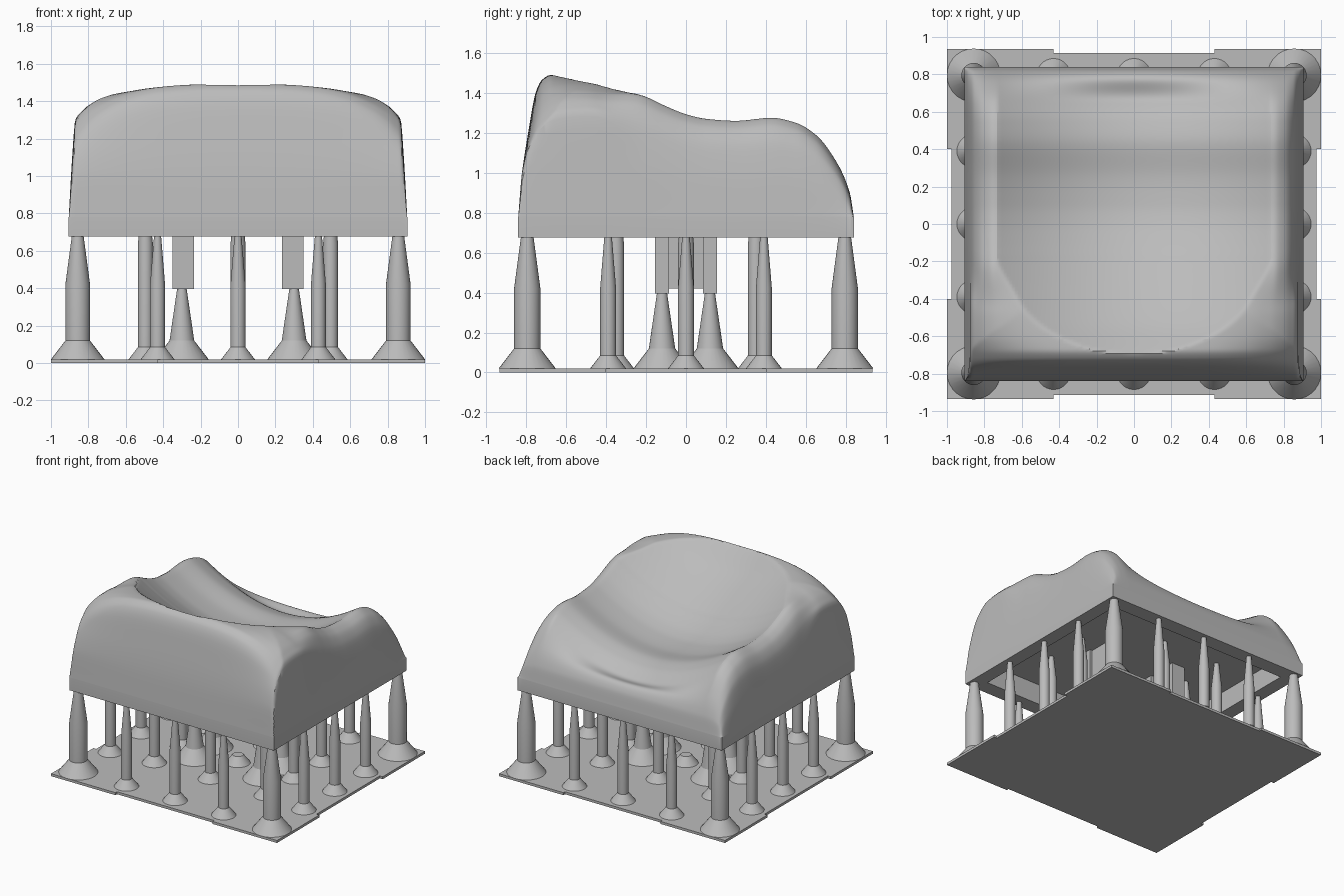
import bpy, bmesh, math

cube = bpy.data.objects.get("Cube")
if cube:
    bpy.data.objects.remove(cube, do_unlink=True)

grey = bpy.data.materials.new("plain grey")
grey.use_nodes = True
grey.diffuse_color = (0.5, 0.5, 0.5, 1)
grey.node_tree.nodes["Principled BSDF"].inputs["Base Color"].default_value = (0.5, 0.5, 0.5, 1)


def finish(bm, name, angle=25):
    bmesh.ops.recalc_face_normals(bm, faces=bm.faces[:])
    mesh = bpy.data.meshes.new(name)
    bm.to_mesh(mesh)
    bm.free()
    mesh.materials.append(grey)
    obj = bpy.data.objects.new(name, mesh)
    bpy.context.collection.objects.link(obj)
    bpy.ops.object.select_all(action="DESELECT")
    obj.select_set(True)
    bpy.context.view_layer.objects.active = obj
    bpy.ops.object.shade_smooth_by_angle(angle=math.radians(angle))


def curve(points):
    """Smooth monotone curve through the given points."""
    n = len(points)
    sec = [(points[i + 1][1] - points[i][1]) / (points[i + 1][0] - points[i][0]) for i in range(n - 1)]
    slope = [sec[0]] + [2 * a * b / (a + b) if a * b > 0 else 0 for a, b in zip(sec, sec[1:])] + [sec[-1]]

    def value(t):
        t = min(max(t, points[0][0]), points[-1][0])
        i = 0
        while i < n - 2 and t > points[i + 1][0]:
            i += 1
        h = points[i + 1][0] - points[i][0]
        s = (t - points[i][0]) / h
        a, b = points[i][1], points[i + 1][1]
        return (a + (b - a) * s * s * (3 - 2 * s)
                + h * s * (1 - s) * (slope[i] * (1 - s) - slope[i + 1] * s))
    return value


def ease(t):
    t = min(max(t, 0), 1)
    return t * t * (3 - 2 * t)


# Cap: crest profile, front wall at centre and corners, side rounding, dish floor
HX, HY, BOTTOM, EDGE, ROOF = 0.905, 0.84, 0.677, 0.78, 0.84
crest = curve([(-0.84, 1.5), (-0.67, 1.492), (-0.5, 1.467), (-0.35, 1.43), (-0.2, 1.38), (-0.1, 1.333),
               (0, 1.293), (0.1, 1.27), (0.25, 1.26), (0.43, 1.275),
               (0.55, 1.25), (0.65, 1.19), (0.75, 1.06), (0.82, 0.9), (0.84, 0.78)])
wall_centre = curve([(0, 0), (0.02, 0.31), (0.05, 0.59), (0.09, 0.88), (0.12, 0.96), (0.17, 1), (0.7, 1)])
wall_corner = curve([(0, 0), (0.02, 0.35), (0.06, 0.56), (0.14, 0.72), (0.24, 0.85), (0.4, 0.96), (0.6, 1)])
front_side = curve([(0, 0), (0.02, 0.52), (0.035, 0.78), (0.065, 0.84), (0.105, 0.89), (0.175, 0.94),
                    (0.3, 0.985), (0.45, 1), (0.9, 1)])
back_side = curve([(0, 0), (0.02, 0.45), (0.05, 0.78), (0.1, 0.94), (0.16, 1), (0.9, 1)])
DISH, CURVE = 0.73, 0.45
floor = curve([(-0.84, 1.62), (-0.68, 1.475), (-0.53, 1.34), (-0.35, 1.225),
               (-0.2, crest(-0.2) - CURVE * DISH ** 2)])


def cap_height(x, y):
    d, e, w = HX - abs(x), y + HY, abs(x / HX) ** 3
    t = ease((y + 0.45) / 0.25)
    side = front_side(d) * (1 - t) + back_side(d) * t
    wall = wall_centre(e) * (1 - w) + wall_corner(e) * w
    both = min(side, wall) * (1 + max(side, wall)) / 2
    shell = EDGE + (crest(y) - EDGE) * both
    if y < -0.2:
        return min(shell, floor(y) + CURVE * x * x)
    fade = ease((HY - y) / 0.19)
    return shell - max(0, CURVE * (DISH ** 2 - x * x)) * fade


N = 130
steps = [math.sin(math.pi * (i / N - 0.5)) for i in range(N + 1)]
bm = bmesh.new()
grid = [[bm.verts.new((HX * u, HY * v, cap_height(HX * u, HY * v))) for u in steps] for v in steps]
for j in range(N):
    for i in range(N):
        bm.faces.new((grid[j][i], grid[j][i + 1], grid[j + 1][i + 1], grid[j + 1][i]))


def extend(z, sx=1, sy=1):
    rim = [e for e in bm.edges if e.is_boundary]
    new = bmesh.ops.extrude_edge_only(bm, edges=rim)["geom"]
    for v in new:
        if isinstance(v, bmesh.types.BMVert):
            v.co = (v.co.x * sx, v.co.y * sy, z)


# Skirt, bottom rim, cavity wall and cavity roof
extend(BOTTOM)
extend(BOTTOM, 0.795 / HX, 0.72 / HY)
extend(ROOF)
bmesh.ops.edgeloop_fill(bm, edges=[e for e in bm.edges if e.is_boundary])
finish(bm, "cap")


def box(name, x0, x1, y0, y1, z0, z1):
    bm = bmesh.new()
    bmesh.ops.create_cube(bm, size=1)
    for v in bm.verts:
        v.co = ((x0 + x1) / 2 + v.co.x * (x1 - x0), (y0 + y1) / 2 + v.co.y * (y1 - y0),
                (z0 + z1) / 2 + v.co.z * (z1 - z0))
    finish(bm, name)


def post(name, x, y, profile, sides=28):
    """Turned support from (radius, height) pairs."""
    bm = bmesh.new()
    rings = [[bm.verts.new((x + r * math.cos(2 * math.pi * k / sides),
                            y + r * math.sin(2 * math.pi * k / sides), z)) for k in range(sides)]
             for r, z in profile]
    for low, high in zip(rings, rings[1:]):
        for k in range(sides):
            m = (k + 1) % sides
            bm.faces.new((low[k], low[m], high[m], high[k]))
    bm.faces.new(rings[0])
    bm.faces.new(rings[-1])
    finish(bm, name)


# Raft with four wider corners
box("raft", -0.975, 0.975, -0.915, 0.915, 0, 0.02)
for sx in (-1, 1):
    for sy in (-1, 1):
        xs, ys = sorted((sx * 0.43, sx)), sorted((sy * 0.4, sy * 0.935))
        box("raft_corner", *xs, *ys, 0, 0.02)

# Mounting prongs: two flanges joined by a thinner web
for sx in (-1, 1):
    c = sx * 0.293
    for sy in (-1, 1):
        box("prong_flange", c - 0.057, c + 0.057, *sorted((sy * 0.085, sy * 0.155)), 0.395, ROOF)
    box("prong_web", c - 0.035, c + 0.035, -0.085, 0.085, 0.42, ROOF)

# Support posts
corner = [(0.143, 0.02), (0.066, 0.12), (0.066, 0.42), (0.03, 0.69)]
edge = [(0.09, 0.02), (0.04, 0.085), (0.04, 0.42), (0.018, 0.69)]
inner = [(0.09, 0.02), (0.04, 0.085), (0.04, 0.64), (0.018, ROOF)]
prong = [(0.143, 0.02), (0.066, 0.12), (0.025, 0.4)]
for sx in (-1, 1):
    for sy in (-1, 1):
        post("corner_support", sx * 0.857, sy * 0.795, corner)
        post("prong_support", sx * 0.3, sy * 0.12, prong)
for k in (-1, 0, 1):
    for s in (-1, 1):
        post("end_support", k * 0.43, s * 0.795, edge)
        post("side_support", s * 0.857, k * 0.39, edge)
        post("inner_support", k * 0.495, s * 0.35, inner)
for s in (-1, 1):
    post("inner_support", s * 0.495, 0, inner)
post("centre_foot", 0, 0, inner[:2])
